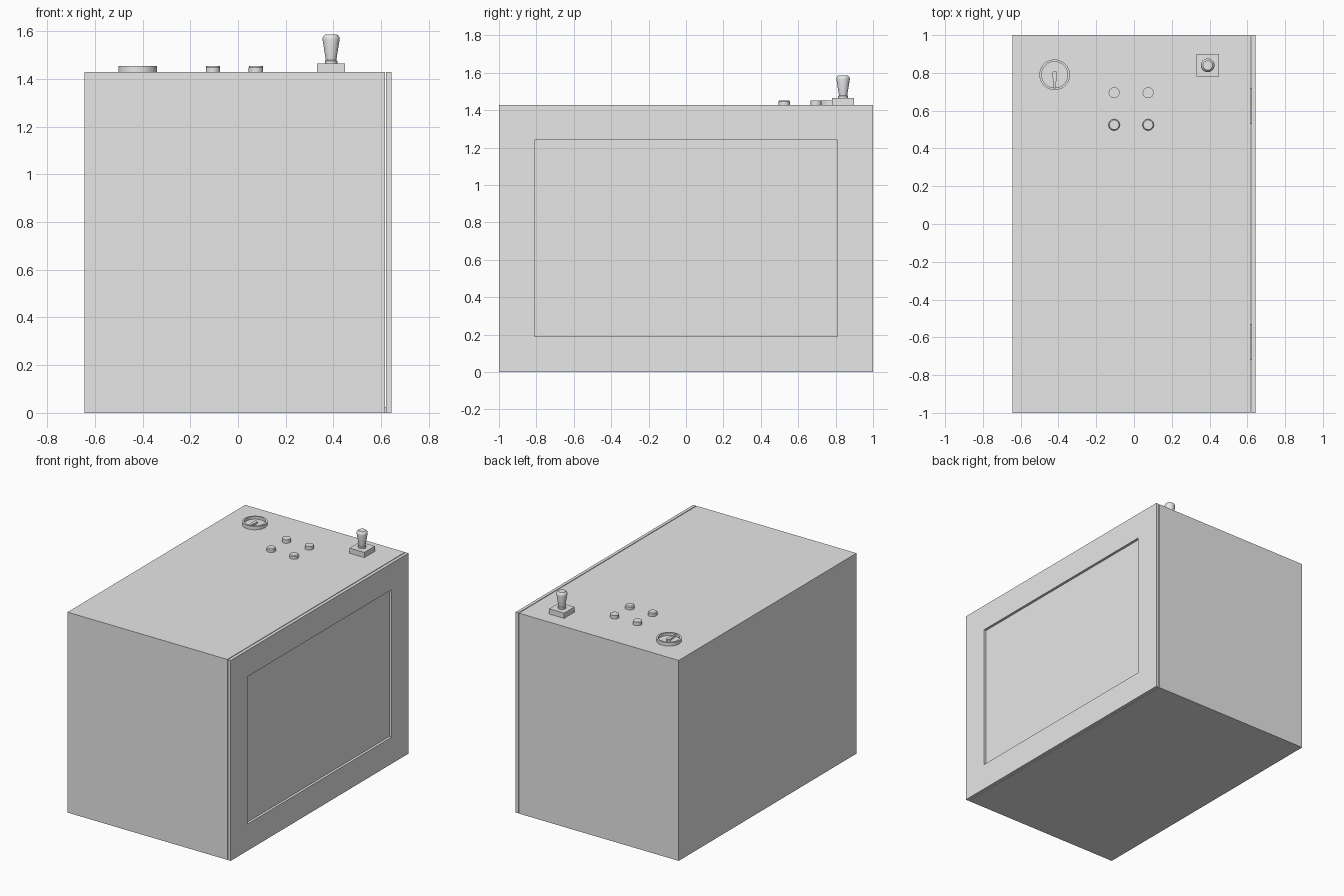
import bpy, bmesh, math

cube = bpy.data.objects.get("Cube")
if cube:
    bpy.data.objects.remove(cube, do_unlink=True)

TOP = 1.428
grey = bpy.data.materials.new("plain grey")
grey.use_nodes = True
grey.diffuse_color = (0.8, 0.8, 0.8, 1)
grey.node_tree.nodes["Principled BSDF"].inputs["Base Color"].default_value = (0.8, 0.8, 0.8, 1)


def finish(name, bm, smooth=False):
    bmesh.ops.recalc_face_normals(bm, faces=bm.faces)
    mesh = bpy.data.meshes.new(name)
    bm.to_mesh(mesh)
    bm.free()
    mesh.materials.append(grey)
    obj = bpy.data.objects.new(name, mesh)
    bpy.context.collection.objects.link(obj)
    if smooth:
        bpy.ops.object.select_all(action='DESELECT')
        obj.select_set(True)
        bpy.context.view_layer.objects.active = obj
        bpy.ops.object.shade_smooth_by_angle(angle=math.radians(30))
    return obj


def box(name, lo, hi):
    bm = bmesh.new()
    bmesh.ops.create_cube(bm, size=1)
    for v in bm.verts:
        v.co = [a + (c + 0.5) * (b - a) for a, b, c in zip(lo, hi, v.co)]
    return finish(name, bm)


def lathe(name, profile, location, steps=32):
    """Spin a (radius, height) profile about the vertical axis."""
    bm = bmesh.new()
    verts = [bm.verts.new((r, 0, z)) for r, z in profile]
    edges = [bm.edges.new(pair) for pair in zip(verts, verts[1:])]
    bmesh.ops.spin(bm, geom=verts + edges, axis=(0, 0, 1), cent=(0, 0, 0),
                   angle=math.tau, steps=steps)
    bmesh.ops.remove_doubles(bm, verts=bm.verts, dist=0.0001)
    obj = finish(name, bm, smooth=True)
    obj.location = location
    return obj


# Cabinet
box("cabinet", (-0.643, -1, 0), (0.616, 1, TOP))

# Door with a recessed window
door = box("door", (0.621, -1, 0), (0.643, 1, TOP))
bm = bmesh.new()
bm.from_mesh(door.data)
bm.faces.ensure_lookup_table()
outer = max(bm.faces, key=lambda f: f.calc_center_median().x)
bmesh.ops.inset_region(bm, faces=[outer], thickness=0.19)
for v in outer.verts:
    v.co.z = 0.19 if v.co.z < 0.7 else 1.24
    v.co.y = math.copysign(0.81, v.co.y)
bmesh.ops.inset_region(bm, faces=[outer], thickness=0, depth=0)
for v in outer.verts:
    v.co.x -= 0.018
bm.to_mesh(door.data)
bm.free()

# Hinges along the lower edge of the door
for side, label in ((-1, "front"), (1, "back")):
    hinge = lathe(label + "_hinge",
                  [(0, -0.095), (0.012, -0.095), (0.012, 0.095), (0, 0.095)],
                  (0.6185, side * 0.625, 0.013), 16)
    hinge.rotation_euler.x = math.pi / 2

# Round gauge with a raised rim
gauge = (-0.42, 0.79, TOP)
lathe("gauge", [(0.081, 0), (0.081, 0.025), (0.069, 0.025), (0.069, 0.006), (0, 0.006)],
      gauge, 48)

# Teardrop needle pointing to the front
bm = bmesh.new()
outline = [(0.013 * math.cos(a), 0.008 + 0.013 * math.sin(a))
           for a in (math.pi * i / 10 for i in range(11))]
outline += [(-0.005, -0.068), (0.005, -0.068)]
face = bm.faces.new([bm.verts.new((x, y, 0.006)) for x, y in outline])
raised = bmesh.ops.extrude_face_region(bm, geom=[face])["geom"]
for v in raised:
    if isinstance(v, bmesh.types.BMVert):
        v.co.z += 0.012
finish("gauge_needle", bm).location = gauge

# Four push buttons
for x, side in ((-0.105, "right"), (0.075, "left")):
    lathe(f"back_{side}_button", [(0, 0), (0.029, 0), (0.029, 0.025), (0, 0.025)],
          (x, 0.695, TOP))
    lathe(f"front_{side}_button",
          [(0, 0), (0.03, 0), (0.03, 0.019), (0.025, 0.025), (0, 0.025)],
          (x, 0.525, TOP))

# Switch: square base with a flared handle
box("switch_base", (0.331, 0.781, TOP), (0.449, 0.899, TOP + 0.037))
lathe("switch_handle",
      [(0, 0), (0.026, 0), (0.026, 0.01), (0.022, 0.014), (0.036, 0.1),
       (0.035, 0.108), (0.03, 0.116), (0.025, 0.12), (0, 0.12)],
      (0.39, 0.84, TOP + 0.037))
